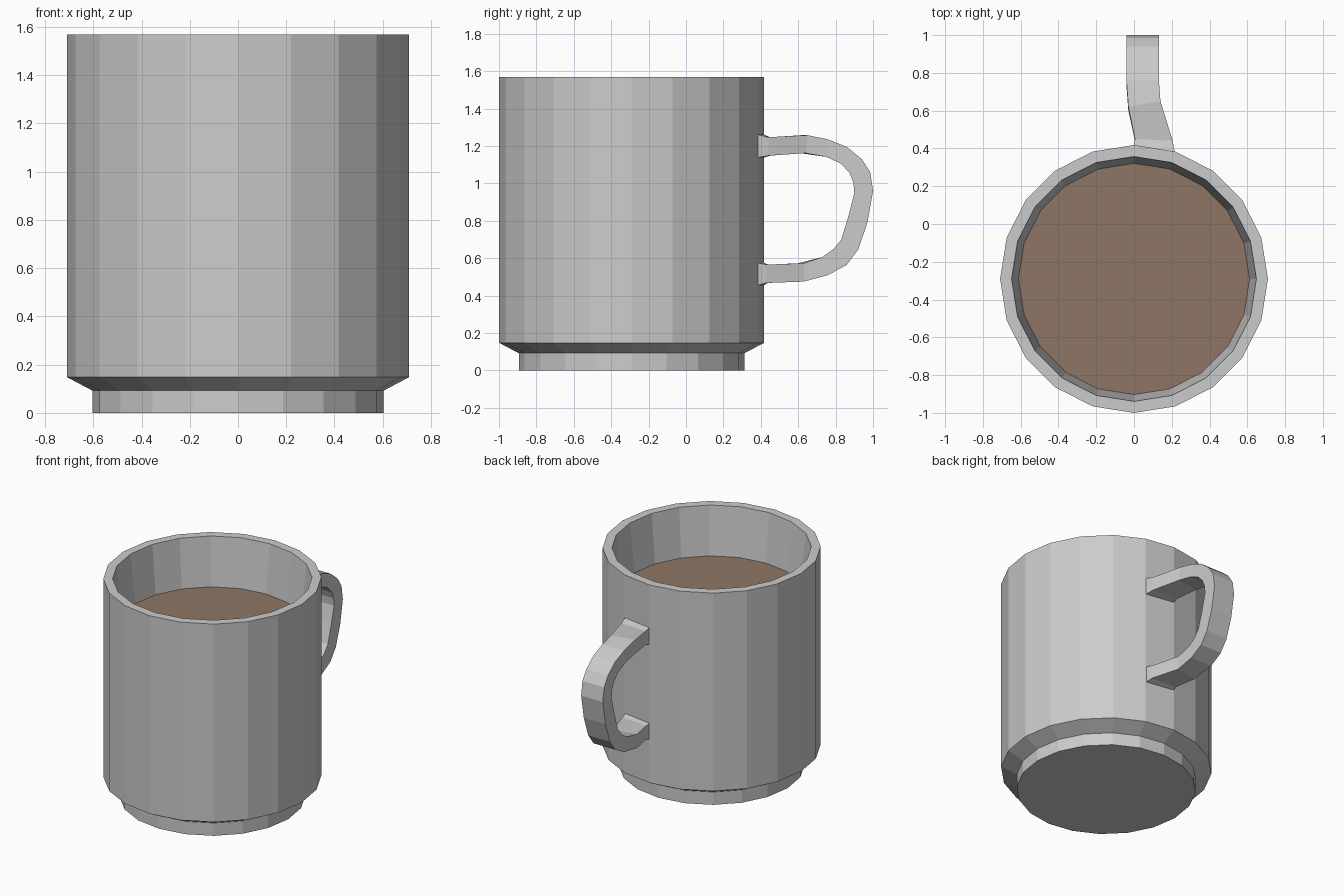
import bpy, bmesh
from math import sin, cos, pi

if "Cube" in bpy.data.objects:
    bpy.data.objects.remove(bpy.data.objects["Cube"])

SIDES, R, CY = 20, 0.709, -0.291


def finish(name, bm):
    bmesh.ops.recalc_face_normals(bm, faces=bm.faces)
    me = bpy.data.meshes.new(name)
    bm.to_mesh(me)
    bm.free()
    ob = bpy.data.objects.new(name, me)
    bpy.context.collection.objects.link(ob)
    return ob


def ring(bm, r, z):
    return [bm.verts.new((r * sin(2 * pi * i / SIDES),
                          CY + r * cos(2 * pi * i / SIDES), z)) for i in range(SIDES)]


def bridge(bm, a, b):
    n = len(a)
    for i in range(n):
        j = (i + 1) % n
        bm.faces.new((a[i], a[j], b[j], b[i]))


# Cup body: foot, chamfer, outer wall, flat rim, tapered inner wall
bm = bmesh.new()
profile = [(0.603, 0), (0.603, 0.092), (R, 0.148), (R, 1.568), (0.648, 1.568), (0.612, 1.22)]
rings = [ring(bm, r, z) for r, z in profile]
for a, b in zip(rings, rings[1:]):
    bridge(bm, a, b)
bm.faces.new(rings[0][::-1])
finish("cup_body", bm)

# Drink surface
bm = bmesh.new()
face = bm.faces.new(ring(bm, 0.612, 1.22))
if face.normal.z <= 0:
    face.normal_update()
drink = finish("drink", bm)
if drink.data.polygons[0].normal.z < 0:
    drink.data.flip_normals()
mat = bpy.data.materials.new("drink_brown")
mat.diffuse_color = (0.27, 0.18, 0.13, 1)
mat.use_nodes = True
mat.node_tree.nodes["Principled BSDF"].inputs["Base Color"].default_value = mat.diffuse_color
drink.data.materials.append(mat)

# Handle stations: outer y, z, inner y, z, left x, right x, y skew of the right side
stations = [
    (0.415, 1.262, 0.415, 1.138, 0.0, 0.215, -0.033),
    (0.45, 1.247, 0.45, 1.148, 0.005, 0.205, -0.01),
    (0.62, 1.258, 0.61, 1.162, -0.03, 0.14, 0.03),
    (0.76, 1.235, 0.75, 1.142, -0.04, 0.132, 0),
    (0.86, 1.195, 0.83, 1.105, -0.04, 0.132, 0),
    (0.94, 1.13, 0.875, 1.055, -0.04, 0.132, 0),
    (0.985, 1.06, 0.895, 1.005, -0.04, 0.132, 0),
    (1.0, 0.96, 0.90, 0.95, -0.04, 0.132, 0),
    (0.97, 0.79, 0.87, 0.83, -0.04, 0.132, 0),
    (0.92, 0.645, 0.83, 0.70, -0.04, 0.132, 0),
    (0.86, 0.565, 0.79, 0.65, -0.04, 0.132, 0),
    (0.76, 0.51, 0.73, 0.607, -0.04, 0.132, 0),
    (0.60, 0.475, 0.60, 0.573, -0.03, 0.14, 0.03),
    (0.44, 0.468, 0.44, 0.566, 0.005, 0.205, -0.01),
    (0.415, 0.455, 0.415, 0.576, 0.0, 0.215, -0.033),
]
bm = bmesh.new()
loops = []
for oy, oz, iy, iz, xl, xr, sk in stations:
    loops.append([bm.verts.new(p) for p in (
        (xl, oy, oz), (xr, oy + sk, oz), (xr, iy + sk, iz), (xl, iy, iz))])
for a, b in zip(loops, loops[1:]):
    bridge(bm, a, b)
finish("handle", bm)
